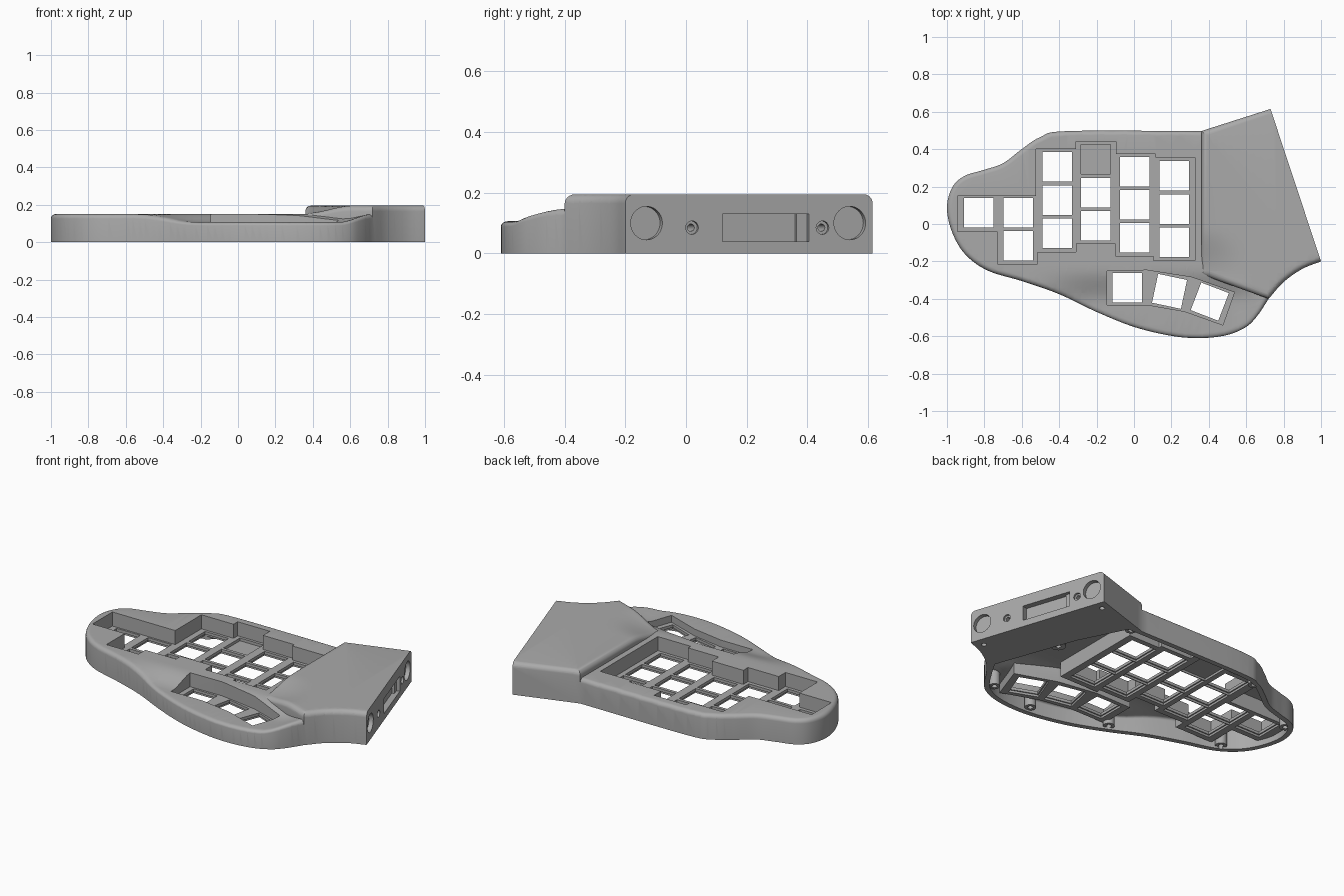
import bpy, bmesh, math
from mathutils import Vector, Matrix

cube = bpy.data.objects.get("Cube")
if cube:
    bpy.data.objects.remove(cube, do_unlink=True)

grey = bpy.data.materials.new("plain grey")
grey.use_nodes = True
grey.diffuse_color = (0.4, 0.4, 0.4, 1)
grey.node_tree.nodes["Principled BSDF"].inputs["Base Color"].default_value = (0.4, 0.4, 0.4, 1)

DECK, POD = 0.15, 0.195


def smooth(a, b, v):
    t = max(0, min(1, (v - a) / (b - a)))
    return t * t * (3 - 2 * t)


def deck_scale(x, y):
    """Lowered palm side around the thumb keys."""
    dip = smooth(-0.6, -0.2, x) * (1 - smooth(0.54, 0.72, x)) * (1 - smooth(-0.42, -0.24, y))
    return 1 - 0.29 * dip


def pod_scale(x, y):
    """Pod top sinks into the deck at its inner front corner."""
    d = math.hypot(x - 0.36, y + 0.27)
    return 1 - 0.21 * (1 - smooth(0, 0.26, d))


def spline(pts, steps=6):
    """Catmull-Rom curve through the points."""
    v = [Vector(p) for p in pts]
    v = [2 * v[0] - v[1]] + v + [2 * v[-1] - v[-2]]
    out = []
    for a, b, c, d in zip(v, v[1:], v[2:], v[3:]):
        for i in range(steps):
            t = i / steps
            out.append(0.5 * (2 * b + (c - a) * t + (2 * a - 5 * b + 4 * c - d) * t * t
                              + (3 * b - a - 3 * c + d) * t ** 3))
    return out + [v[-2]]


def offset(pts, dist):
    """Inset a counter-clockwise outline; dist gives the inset of each edge."""
    n, out = len(pts), []
    for i in range(n):
        e1, e2 = pts[i] - pts[i - 1], pts[(i + 1) % n] - pts[i]
        n1, n2 = Vector((-e1.y, e1.x)).normalized(), Vector((-e2.y, e2.x)).normalized()
        d1, d2 = dist(pts[i - 1], pts[i]), dist(pts[i], pts[(i + 1) % n])
        det = n1.x * n2.y - n1.y * n2.x
        if abs(det) < 0.02:
            out.append(pts[i] + (n1 + n2).normalized() * (d1 + d2) / 2)
        else:
            out.append(pts[i] + Vector((d1 * n2.y - d2 * n1.y, n1.x * d2 - n2.x * d1)) / det)
    return out


def loft(name, rings, scale=None):
    """Solid through stacked rings of (outline, z), optionally with a shaped top."""
    bm = bmesh.new()
    loops = [[bm.verts.new((p.x, p.y, z)) for p in pts] for pts, z in rings]
    for lo, hi in zip(loops, loops[1:]):
        for i in range(len(lo)):
            bm.faces.new((lo[i - 1], lo[i], hi[i], hi[i - 1]))
    bm.faces.new(loops[0][::-1])
    bm.faces.new(loops[-1])
    if scale:
        bmesh.ops.triangulate(bm, faces=bm.faces[:])
        cuts = [((i * 0.04 - 0.6, 0, 0), (1, 0, 0)) for i in range(36)]
        cuts += [((0, i * 0.03 - 0.46, 0), (0, 1, 0)) for i in range(16)]
        for co, no in cuts:
            bmesh.ops.bisect_plane(bm, geom=bm.verts[:] + bm.edges[:] + bm.faces[:],
                                   plane_co=co, plane_no=no, dist=1e-5)
        for v in bm.verts:
            if v.co.z > 0:
                v.co.z *= scale(v.co.x, v.co.y)
    bmesh.ops.recalc_face_normals(bm, faces=bm.faces[:])
    me = bpy.data.meshes.new(name)
    bm.to_mesh(me)
    bm.free()
    me.materials.append(grey)
    ob = bpy.data.objects.new(name, me)
    bpy.context.collection.objects.link(ob)
    return ob


def rounded(name, pts, top, r, scale, inset, z0=0.0):
    """Prism with a rounded upper rim; inset tells which edges are rounded."""
    rings = [(pts, z0)]
    for i in range(6):
        a = math.pi / 2 * i / 5
        k = r * (1 - math.cos(a))
        rings.append((offset(pts, lambda p, q: k * inset(p, q)), top - r + r * math.sin(a)))
    return loft(name, rings, scale)


def prism(name, pts, z0, z1):
    return loft(name, [(pts, z0), (pts, z1)])


def disc(x, y, r, n=24):
    return [Vector((x + r * math.cos(t * math.tau / n), y + r * math.sin(t * math.tau / n))) for t in range(n)]


def combine(ob, other, op="DIFFERENCE"):
    m = ob.modifiers.new(op, "BOOLEAN")
    m.operation, m.object, m.solver = op, other, "EXACT"
    bpy.context.view_layer.objects.active = ob
    bpy.ops.object.modifier_apply(modifier=m.name)
    bpy.data.objects.remove(other, do_unlink=True)


# Outlines, counter-clockwise
deck = spline([(0.36, 0.497), (-0.35, 0.497), (-0.5, 0.465), (-0.6, 0.4), (-0.7, 0.325), (-0.8, 0.29),
               (-0.91, 0.255), (-0.975, 0.19), (-1, 0.08), (-0.97, -0.05), (-0.9, -0.165), (-0.78, -0.25),
               (-0.6, -0.305), (-0.4, -0.375), (-0.2, -0.47), (0, -0.55), (0.2, -0.598), (0.36, -0.61),
               (0.5, -0.593), (0.6, -0.55), (0.66, -0.49), (0.72, -0.4)])
deck += [Vector((0.78, -0.3)), Vector((0.6, 0.2)), Vector((0.45, 0.497))]
front_curve = spline([(0.72, -0.4), (0.8, -0.31), (0.9, -0.24), (1, -0.2)])
pod = [Vector((0.36, 0.497)), Vector((0.36, -0.27))] + front_curve + [Vector((0.73, 0.615))]


def pod_round(p, q):
    return 0 if min(p.x, q.x) > 0.72 and abs(p.y - q.y) > 0.5 else 1


def every(p, q):
    return 1


def wall(p, q):
    return 0.03


def pod_wall(p, q):
    return 0.03 if pod_round(p, q) else 0.045


# Outer shell
case = rounded("case_shell", deck, DECK, 0.025, deck_scale, every)
combine(case, rounded("pod", pod, POD, 0.03, pod_scale, pod_round), "UNION")

# Hollow underside
inner_deck, inner_pod = offset(deck, wall), offset(pod, pod_wall)
hollow = rounded("hollow", inner_deck, DECK - 0.025, 0.015, deck_scale, every, -0.05)
combine(hollow, rounded("pod_hollow", inner_pod, POD - 0.025, 0.02, pod_scale, every, -0.06), "UNION")

# Key wells: stepped main field and the thumb row
main_well = [Vector(p) for p in (
    (-0.945, 0.15), (-0.945, -0.04), (-0.73, -0.04), (-0.73, -0.215), (-0.515, -0.215), (-0.515, -0.15),
    (-0.31, -0.15), (-0.31, -0.105), (-0.1, -0.105), (-0.1, -0.17), (0.105, -0.17), (0.105, -0.195),
    (0.325, -0.195), (0.325, 0.355), (0.115, 0.355), (0.115, 0.375), (-0.095, 0.375), (-0.095, 0.44),
    (-0.31, 0.44), (-0.31, 0.4), (-0.525, 0.4), (-0.525, 0.15))]
thumb_well = [Vector(p) for p in (
    (-0.145, -0.25), (-0.145, -0.432), (0.07, -0.432), (0.27, -0.467), (0.475, -0.54),
    (0.537, -0.365), (0.31, -0.285), (0.07, -0.247))]
wells = (main_well, thumb_well)
for pts in wells:
    combine(hollow, prism("tray", offset(pts, lambda p, q: -0.02), 0.035, 0.5))

# Screw bosses and the tall standoff stay solid inside the hollow
bosses = [(0.4, 0.45), (0.69, 0.55), (0.93, -0.17), (0.58, -0.5), (0.28, -0.55), (-0.18, -0.43),
          (-0.79, -0.2), (-0.93, 0.18), (-0.5, 0.425)]
for x, y in bosses:
    combine(hollow, prism("boss", disc(x, y, 0.032), 0.012, 0.5))
combine(hollow, prism("standoff", disc(0.6, 0.07, 0.042), 0.005, 0.5))
combine(case, hollow)
for x, y in bosses + [(0.6, 0.07)]:
    combine(case, prism("screw_hole", disc(x, y, 0.015, 16), -0.02, 0.07))

# Open wells and switch holes
for pts in wells:
    combine(case, prism("well", pts, 0.065, 0.5))
columns = [(-0.83, 0.06, 1), (-0.62, 0.06, 2), (-0.41, 0.305, 3), (-0.205, 0.345, 3),
           (0.005, 0.28, 3), (0.215, 0.257, 3)]
keys = [(x, y - 0.177 * i, 0) for x, y, n in columns for i in range(n)]
keys += [(-0.035, -0.34, 0), (0.19, -0.36, -12), (0.405, -0.415, -21)]
for x, y, turn in keys:
    rot = Matrix.Rotation(math.radians(turn), 2)

    def square(h):
        return [Vector((x, y)) + rot @ Vector(c) for c in ((h, h), (-h, h), (-h, -h), (h, -h))]
    combine(case, prism("switch_hole", square(0.079), -0.1, 0.3))
    combine(case, prism("switch_ledge", square(0.086), -0.1, 0.048))

# End panel: cutters are drawn in the plane of the panel and pushed in
start, along = Vector((1, -0.2, 0)), Vector((-0.27, 0.815, 0)).normalized()
into = Vector((-along.y, along.x, 0))
frame = Matrix((along, Vector((0, 0, 1)), into)).transposed().to_4x4()
frame.translation = start


def panel_cut(name, pts, depth):
    ob = prism(name, pts, -0.05, depth)
    ob.data.transform(frame)
    bm = bmesh.new()
    bm.from_mesh(ob.data)
    bmesh.ops.recalc_face_normals(bm, faces=bm.faces[:])
    bm.to_mesh(ob.data)
    bm.free()
    combine(case, ob)


def at(y):
    return (y + 0.2) / along.y


for y in (-0.13, 0.54):
    panel_cut("port", disc(at(y), 0.1, 0.055, 40), 0.025)
for y in (0.02, 0.45):
    panel_cut("screw_recess", disc(at(y), 0.085, 0.022), 0.012)
    panel_cut("screw_hole", disc(at(y), 0.085, 0.012, 16), 0.1)
for y0, y1, depth in ((0.12, 0.405, 0.02), (0.12, 0.37, 0.035)):
    panel_cut("display_slot", [Vector(p) for p in (
        (at(y0), 0.04), (at(y1), 0.04), (at(y1), 0.13), (at(y0), 0.13))], depth)

# Smooth rims with crisp corners
bpy.ops.object.select_all(action="DESELECT")
case.select_set(True)
bpy.context.view_layer.objects.active = case
bpy.ops.object.shade_smooth_by_angle(angle=math.radians(30))
